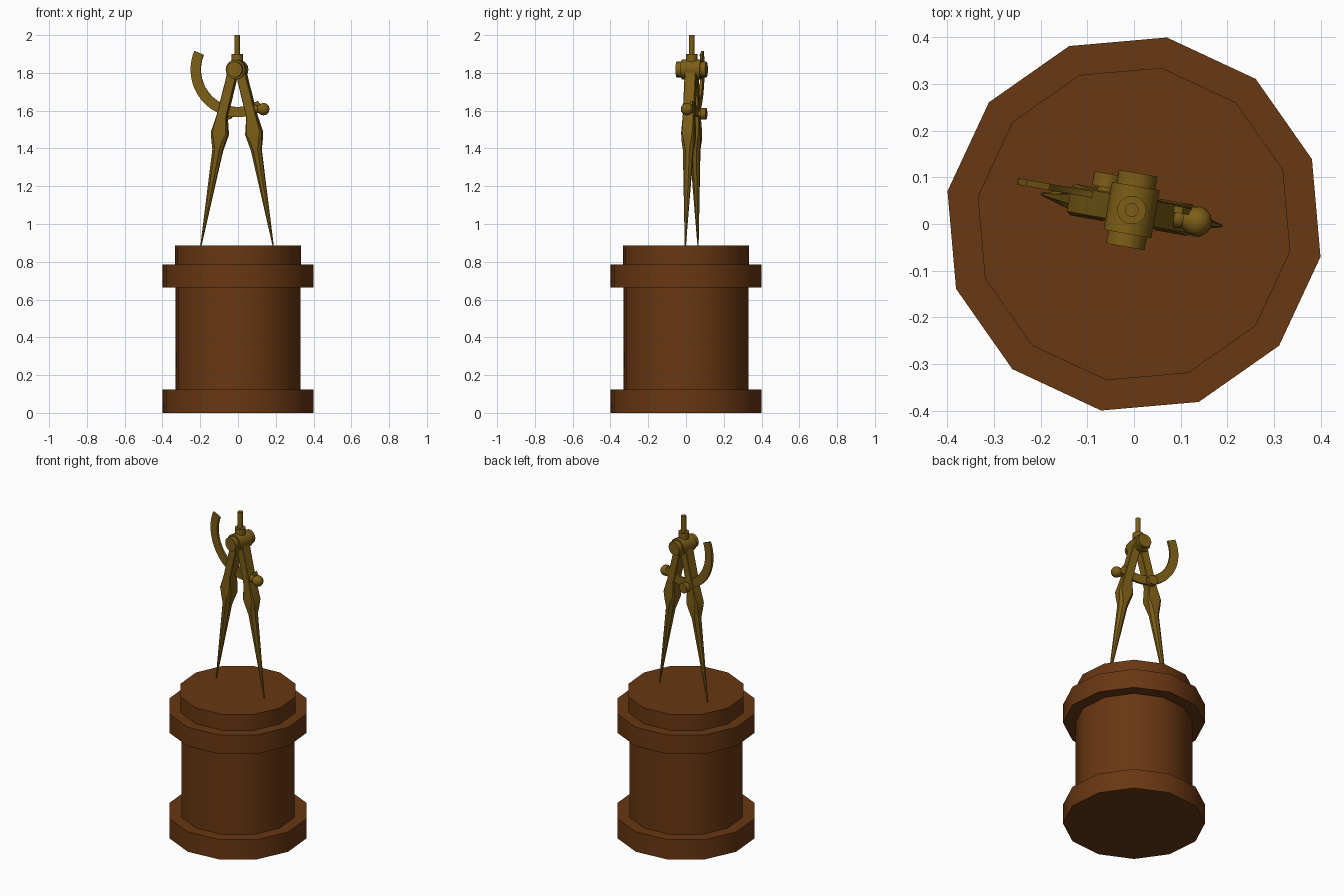
import bpy, bmesh
from math import radians, sin, cos, pi
from mathutils import Matrix, Vector

if "Cube" in bpy.data.objects:
    bpy.data.objects.remove(bpy.data.objects["Cube"])


def material(name, rgb):
    m = bpy.data.materials.new(name)
    m.diffuse_color = (*rgb, 1)
    m.use_nodes = True
    m.node_tree.nodes["Principled BSDF"].inputs["Base Color"].default_value = m.diffuse_color
    return m


WOOD = material("wood", (0.14, 0.038, 0.006))
BRASS = material("brass", (0.2, 0.11, 0.008))
TURN = Matrix.Rotation(radians(-10), 4, 'Z')
COMPASS = Matrix.Translation((-0.005, 0.03, 0)) @ TURN
HUB_Z = 1.818


def finish(name, bm, mat, matrix=COMPASS):
    bm.transform(matrix)
    bmesh.ops.recalc_face_normals(bm, faces=bm.faces[:])
    mesh = bpy.data.meshes.new(name)
    bm.to_mesh(mesh)
    bm.free()
    ob = bpy.data.objects.new(name, mesh)
    bpy.context.collection.objects.link(ob)
    mesh.materials.append(mat)
    bpy.ops.object.select_all(action='DESELECT')
    ob.select_set(True)
    bpy.context.view_layer.objects.active = ob
    bpy.ops.object.shade_smooth_by_angle(angle=radians(35))
    return ob


def loft(rings):
    """Skin a list of equal-length point rings and cap both ends."""
    bm = bmesh.new()
    loops = [[bm.verts.new(p) for p in r] for r in rings]
    n = len(loops[0])
    for a, b in zip(loops, loops[1:]):
        for i in range(n):
            bm.faces.new((a[i], a[(i + 1) % n], b[(i + 1) % n], b[i]))
    bm.faces.new(loops[0][::-1])
    bm.faces.new(loops[-1])
    return bm


def lathe(profile, sides, axis='Z', centre=(0, 0, 0), start=0):
    """Turn (radius, height) points around an axis."""
    bm = loft([[(r * cos(start + 2 * pi * i / sides),
                 r * sin(start + 2 * pi * i / sides), h)
                for i in range(sides)] for r, h in profile])
    spin = {'Z': Matrix(),
            'Y': Matrix.Rotation(radians(-90), 4, 'X'),
            'X': Matrix.Rotation(radians(90), 4, 'Y')}[axis]
    bm.transform(Matrix.Translation(centre) @ spin)
    return bm


# Twelve-sided stepped pedestal
finish("pedestal", lathe([(0.406, 0), (0.406, 0.125), (0.335, 0.125), (0.335, 0.665),
                          (0.406, 0.665), (0.406, 0.785), (0.34, 0.785), (0.34, 0.885)],
                         12), WOOD, TURN)

# Hinge barrel with smaller end caps
finish("hinge", lathe([(0.042, -0.08), (0.042, -0.052), (0.052, -0.052),
                       (0.052, 0.052), (0.042, 0.052), (0.042, 0.08)],
                      16, 'Y', (0, 0, HUB_Z)), BRASS)

# Handle stem and collar
finish("handle", lathe([(0.031, 1.84), (0.031, 1.9), (0.015, 1.9), (0.015, 2.0)], 16), BRASS)

# Legs: boxy upper arm, flared shoulder, round tapering point
# (x, z, half width, half depth, corner cut)
SECTIONS = [(0.018, 1.84, 0.022, 0.030, 0.1),
            (0.032, 1.76, 0.025, 0.030, 0.1),
            (0.080, 1.57, 0.026, 0.030, 0.1),
            (0.092, 1.48, 0.044, 0.034, 0.2),
            (0.098, 1.44, 0.037, 0.034, 0.4),
            (0.104, 1.39, 0.027, 0.027, 0.59),
            (0.194, 0.885, 0.003, 0.003, 0.59)]


def leg_ring(x, z, w, d, c):
    k = 1 - c
    pts = [(1, k), (k, 1), (-k, 1), (-1, k), (-1, -k), (-k, -1), (k, -1), (1, -k)]
    return [(x + w * u, d * v, z - 0.18 * w * -u) for u, v in pts]


for side, s in (("left", -1), ("right", 1)):
    bm = loft([leg_ring(*sec) for sec in SECTIONS])
    finish(side + "_leg", bm, BRASS, COMPASS @ Matrix.Diagonal((s, 1, 1, 1)))

# Curved adjusting arc centred on the hinge
rings = []
STEPS = 28
for i in range(STEPS + 1):
    a = radians(157 + (303 - 157) * i / STEPS)
    rings.append([(r * cos(a), y, HUB_Z + r * sin(a))
                  for r, y in ((0.198, 0.011), (0.252, 0.011), (0.252, 0.025), (0.198, 0.025))])
finish("adjusting_arc", loft(rings), BRASS)

# Clamp screw behind the left leg
finish("clamp_screw", lathe([(0.018, 0.01), (0.018, 0.038), (0.031, 0.038), (0.031, 0.068)],
                            12, 'Y', (-0.062, 0, 1.583)), BRASS)

# Pear-shaped adjusting knob on the right leg
finish("adjusting_knob", lathe([(0.022, 0.07), (0.022, 0.1), (0.019, 0.112), (0.029, 0.127),
                                (0.033, 0.143), (0.029, 0.158), (0.018, 0.169), (0.005, 0.173)],
                               16, 'X', (0, 0, 1.608)), BRASS)
